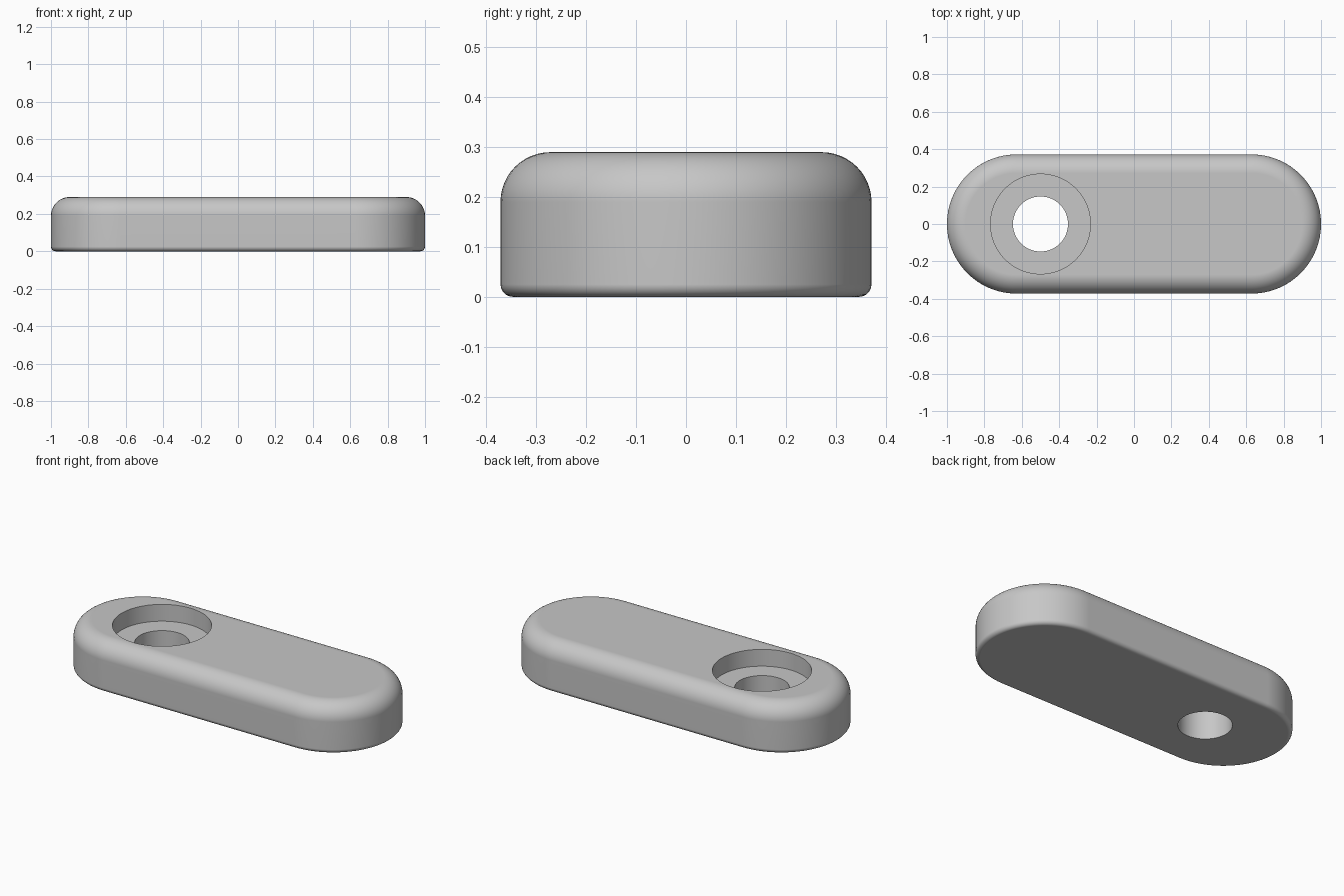
import bpy, bmesh
from math import sin, cos, pi

cube = bpy.data.objects.get("Cube")
if cube:
    bpy.data.objects.remove(cube, do_unlink=True)

HALF_LENGTH, RADIUS, HEIGHT = 1.0, 0.372, 0.29
TOP_FILLET, BOTTOM_FILLET = 0.1, 0.025
HOLE_X, HOLE_R, BORE_R, BORE_FLOOR = -0.5, 0.147, 0.267, 0.19

grey = bpy.data.materials.new("light grey")
grey.use_nodes = True
colour = (0.57, 0.57, 0.57, 1)
grey.diffuse_color = colour
grey.node_tree.nodes["Principled BSDF"].inputs["Base Color"].default_value = colour


def stack(name, profile, straight, x=0, steps=48):
    """Solid made of stacked rounded outlines; profile lists (radius, z)."""
    bm = bmesh.new()
    rings = []
    for r, z in profile:
        ring = []
        for side in (1, -1):
            for i in range(steps + (1 if straight else 0)):
                a = -pi / 2 + pi * i / steps
                ring.append(bm.verts.new((x + side * (straight + r * cos(a)),
                                          side * r * sin(a), z)))
        rings.append(ring)
    for low, high in zip(rings, rings[1:]):
        for i in range(len(low)):
            j = (i + 1) % len(low)
            bm.faces.new((low[i], low[j], high[j], high[i]))
    bm.faces.new(rings[0][::-1])
    bm.faces.new(rings[-1])
    bmesh.ops.recalc_face_normals(bm, faces=bm.faces)
    mesh = bpy.data.meshes.new(name)
    bm.to_mesh(mesh)
    bm.free()
    mesh.materials.append(grey)
    obj = bpy.data.objects.new(name, mesh)
    bpy.context.collection.objects.link(obj)
    return obj


def fillet(size, z, start, steps):
    """Quarter arc of (radius, z) points inside the plate's side wall."""
    points = []
    for i in range(steps + 1):
        a = start + pi / 2 * i / steps
        points.append((RADIUS - size + size * cos(a), z + size * sin(a)))
    return points


# Rounded plate with a small lower and a large upper fillet
plate = stack("rounded_plate",
              fillet(BOTTOM_FILLET, BOTTOM_FILLET, -pi / 2, 5)
              + fillet(TOP_FILLET, HEIGHT - TOP_FILLET, 0, 12),
              HALF_LENGTH - RADIUS)

# Stepped cutter for the through hole and its counterbore
cutter = stack("hole_cutter",
               [(HOLE_R, -0.1), (HOLE_R, BORE_FLOOR),
                (BORE_R, BORE_FLOOR), (BORE_R, HEIGHT + 0.1)], 0, HOLE_X)
cutter.hide_render = True

cut = plate.modifiers.new("screw_hole", "BOOLEAN")
cut.operation = "DIFFERENCE"
cut.solver = "EXACT"
cut.object = cutter

bpy.ops.object.select_all(action="DESELECT")
plate.select_set(True)
bpy.context.view_layer.objects.active = plate
bpy.ops.object.modifier_apply(modifier=cut.name)
bpy.data.objects.remove(cutter, do_unlink=True)

# Soft fillets, crisp hole rims, flat caps
bpy.ops.object.shade_smooth_by_angle(angle=pi / 6)
weighted = plate.modifiers.new("flat_caps", "WEIGHTED_NORMAL")
weighted.keep_sharp = True
